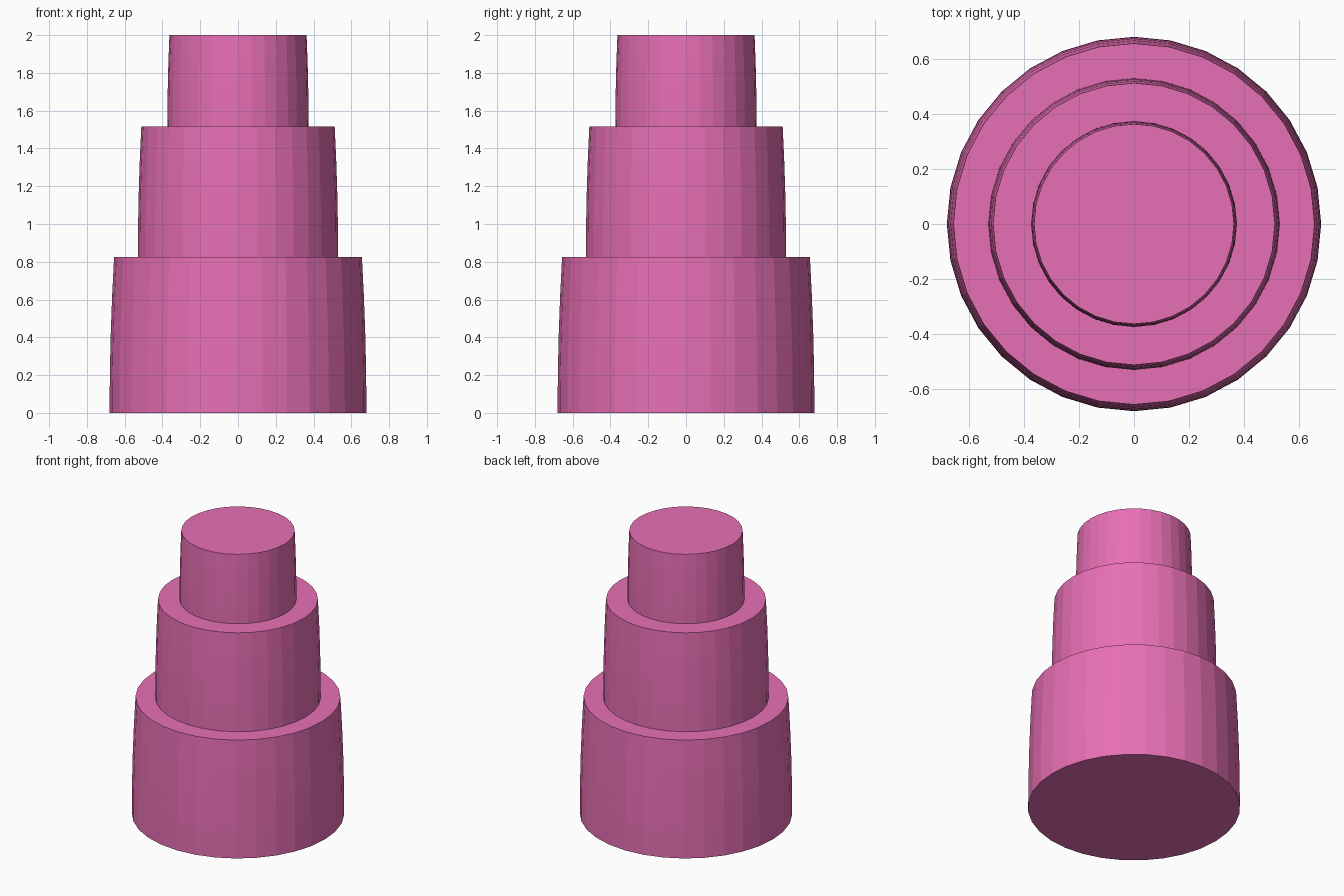
import bpy, bmesh
from math import cos, sin, tau

if "Cube" in bpy.data.objects:
    bpy.data.objects.remove(bpy.data.objects["Cube"])

SIDES = 32
BANDS = 4

pink = bpy.data.materials.new("pink")
pink.diffuse_color = (0.80, 0.16, 0.46, 1)
pink.use_nodes = True
pink.node_tree.nodes["Principled BSDF"].inputs["Base Color"].default_value = pink.diffuse_color


def tier(name, z0, z1, r0, r1):
    """Closed round tier whose wall curves gently inward towards the top."""
    bm = bmesh.new()
    rings = []
    for b in range(BANDS + 1):
        t = b / BANDS
        r = r0 - (r0 - r1) * t ** 2
        z = z0 + (z1 - z0) * t
        rings.append([bm.verts.new((r * cos(tau * i / SIDES), r * sin(tau * i / SIDES), z))
                      for i in range(SIDES)])
    for low, high in zip(rings, rings[1:]):
        for i in range(SIDES):
            j = (i + 1) % SIDES
            bm.faces.new((low[i], low[j], high[j], high[i]))
    bm.faces.new(rings[0][::-1])
    bm.faces.new(rings[-1])
    mesh = bpy.data.meshes.new(name)
    bm.to_mesh(mesh)
    bm.free()
    mesh.materials.append(pink)
    bpy.context.collection.objects.link(bpy.data.objects.new(name, mesh))


# Three stacked tiers
tier("bottom_tier", 0.0, 0.825, 0.68, 0.656)
tier("middle_tier", 0.825, 1.515, 0.53, 0.512)
tier("top_tier", 1.515, 2.0, 0.374, 0.363)
